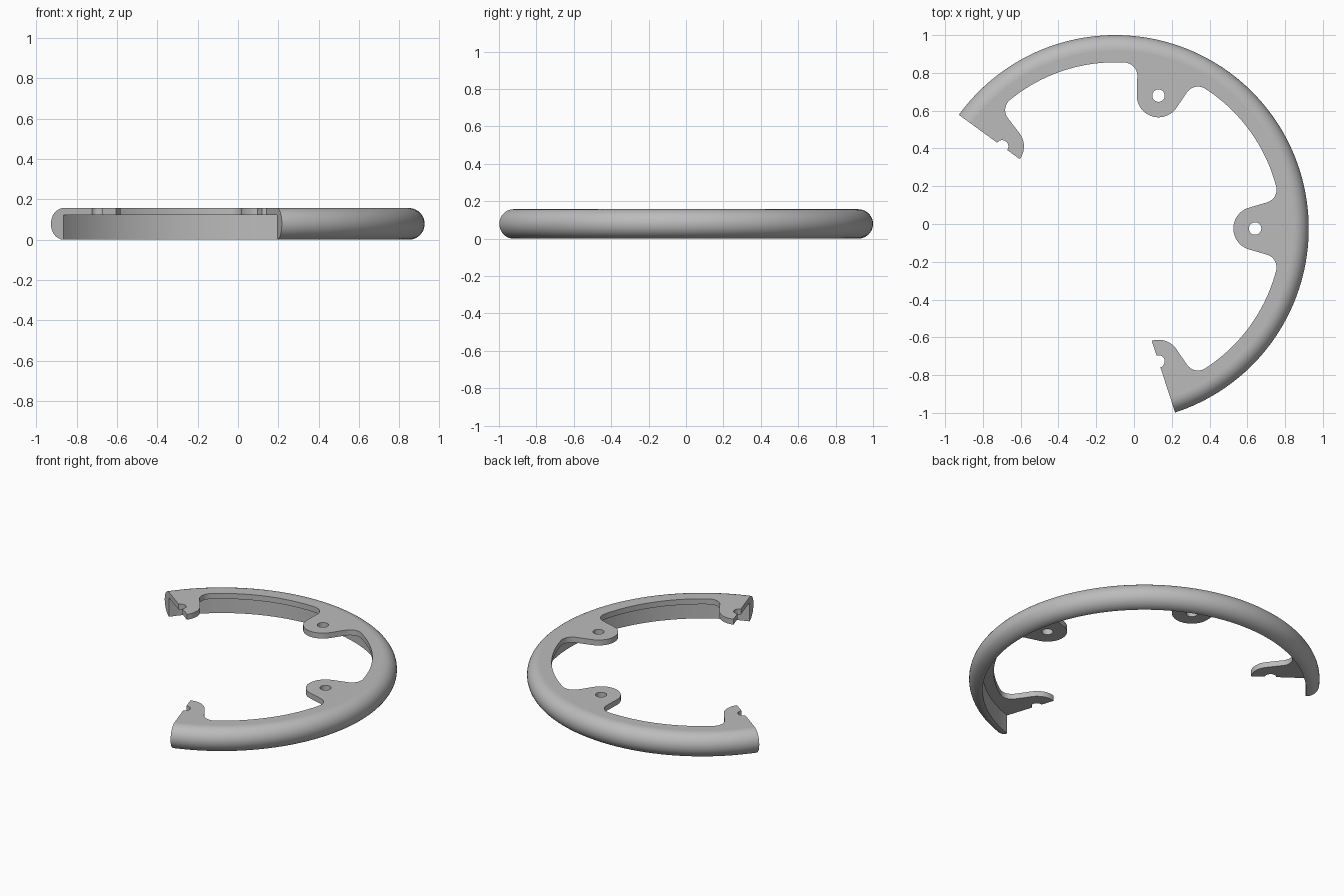
import bpy, bmesh
from math import sin, cos, pi, radians, atan2, acos, hypot

cube = bpy.data.objects.get("Cube")
if cube:
    bpy.data.objects.remove(cube)

CX, CY = -0.099, -0.024           # ring centre
R_OUT, HEIGHT = 1.024, 0.157
R_TUBE = HEIGHT / 2
R_WALL = R_OUT - R_TUBE           # inner face of the rim
R_IN, PLATE_Z = 0.88, 0.122       # inner edge and underside of the flange
R_BOLT, R_TAB, R_HOLE, R_FIL = 0.74, 0.115, 0.033, 0.07
STEP = radians(72)
START, SWEEP, SEGS = -STEP, 3 * STEP, 108

grey = bpy.data.materials.new("grey_metal")
grey.use_nodes = True
colour = (0.5, 0.5, 0.5, 1)
grey.diffuse_color = colour
grey.node_tree.nodes["Principled BSDF"].inputs["Base Color"].default_value = colour


def arc(cx, cy, r, a0, a1, n):
    return [(cx + r * cos(a0 + (a1 - a0) * i / n),
             cy + r * sin(a0 + (a1 - a0) * i / n)) for i in range(n + 1)]


def turn(points, a):
    return [(x * cos(a) - y * sin(a), x * sin(a) + y * cos(a)) for x, y in points]


def flip(points):
    return [(x, -y) for x, y in points]


def finish(obj):
    bpy.ops.object.select_all(action='DESELECT')
    obj.select_set(True)
    bpy.context.view_layer.objects.active = obj
    bpy.ops.object.shade_smooth_by_angle(angle=radians(30))


# Rim: half-round section swept around the ring
section = arc(R_WALL, R_TUBE, R_TUBE, -pi / 2, pi / 2, 20)
bm = bmesh.new()
rows = []
for i in range(SEGS + 1):
    a = START + SWEEP * i / SEGS
    rows.append([bm.verts.new((CX + r * cos(a), CY + r * sin(a), z)) for r, z in section])
for p, q in zip(rows, rows[1:]):
    for j in range(len(section)):
        k = (j + 1) % len(section)
        bm.faces.new((p[j], q[j], q[k], p[k]))
bm.faces.new(rows[0])
bm.faces.new(rows[-1])
bmesh.ops.recalc_face_normals(bm, faces=bm.faces)
mesh = bpy.data.meshes.new("rim")
bm.to_mesh(mesh)
bm.free()
mesh.materials.append(grey)
rim = bpy.data.objects.new("rim", mesh)
bpy.context.collection.objects.link(rim)
finish(rim)

# Half a tab outline: rounded tip, straight flank, fillet, then the ring's inner edge
fa = radians(14.7)
fx, fy = (R_IN - R_FIL) * cos(fa), (R_IN - R_FIL) * sin(fa)
dx = fx - R_BOLT
flank = atan2(fy, dx) + acos((R_TAB + R_FIL) / hypot(dx, fy))
half_tab = (arc(R_BOLT, 0, R_TAB, pi, flank, 14)
            + arc(fx, fy, R_FIL, flank - pi, fa, 14)
            + arc(0, 0, R_IN, fa, STEP / 2, 12)[1:])

# Flange outline: the two ends are cut through the middle of a bolt hole
half_hole = arc(R_BOLT, 0, R_HOLE, 0, pi, 12)
outline = turn(half_hole + half_tab, START)
for a in (0, STEP):
    outline += turn(flip(half_tab)[::-1][1:] + half_tab[1:], a)
outline += turn(flip(half_hole + half_tab)[::-1][1:], 2 * STEP)
outline += arc(0, 0, R_WALL, START + SWEEP, START, SEGS)
holes = [turn(arc(R_BOLT, 0, R_HOLE, 0, 2 * pi, 28)[:-1], a) for a in (0, STEP)]

# Flange with tabs: filled flat curve with thickness
curve = bpy.data.curves.new("flange_with_tabs", 'CURVE')
curve.dimensions = '2D'
curve.fill_mode = 'BOTH'
curve.extrude = (HEIGHT - PLATE_Z) / 2
for loop in [outline] + holes:
    spline = curve.splines.new('POLY')
    spline.points.add(len(loop) - 1)
    for point, (x, y) in zip(spline.points, loop):
        point.co = (x + CX, y + CY, 0, 1)
    spline.use_cyclic_u = True
curve.materials.append(grey)
flange = bpy.data.objects.new("flange_with_tabs", curve)
flange.location.z = (HEIGHT + PLATE_Z) / 2
bpy.context.collection.objects.link(flange)
bpy.ops.object.select_all(action='DESELECT')
flange.select_set(True)
bpy.context.view_layer.objects.active = flange
bpy.ops.object.convert(target='MESH')
flange = bpy.context.view_layer.objects.active
bm = bmesh.new()
bm.from_mesh(flange.data)
bmesh.ops.remove_doubles(bm, verts=bm.verts, dist=0.0002)
bmesh.ops.recalc_face_normals(bm, faces=bm.faces)
bm.to_mesh(flange.data)
bm.free()
finish(flange)
